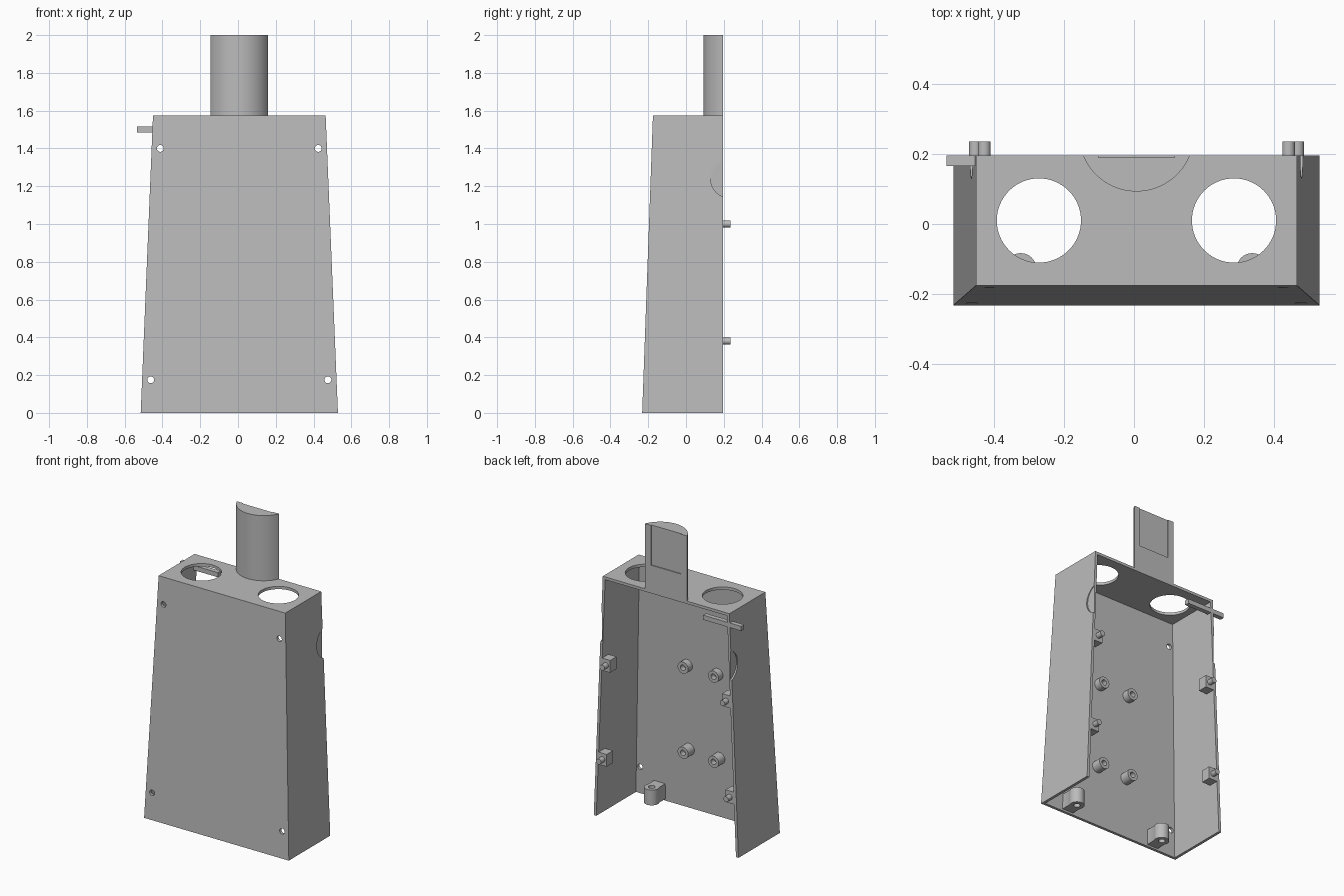
import bpy, bmesh, math
from mathutils import Matrix, Vector

cube = bpy.data.objects.get("Cube")
if cube:
    bpy.data.objects.remove(cube, do_unlink=True)

GREY = (0.5, 0.5, 0.5, 1)
mat = bpy.data.materials.new("plain grey")
mat.use_nodes = True
mat.diffuse_color = GREY
mat.node_tree.nodes["Principled BSDF"].inputs["Base Color"].default_value = GREY

MID, BACK, HEIGHT, WALL = 0.007, 0.195, 1.575, 0.018


def half_width(z):
    return 0.522 - 0.065 * z / HEIGHT


def front_y(z):
    return -0.232 + 0.057 * z / HEIGHT


def finish(name, bm):
    bmesh.ops.recalc_face_normals(bm, faces=bm.faces)
    mesh = bpy.data.meshes.new(name)
    bm.to_mesh(mesh)
    bm.free()
    obj = bpy.data.objects.new(name, mesh)
    bpy.context.collection.objects.link(obj)
    mesh.materials.append(mat)
    return obj


def prism(name, low, high):
    """Solid between two matching outlines."""
    bm = bmesh.new()
    a = [bm.verts.new(p) for p in low]
    b = [bm.verts.new(p) for p in high]
    bm.faces.new(a)
    bm.faces.new(b)
    for i in range(len(a)):
        j = (i + 1) % len(a)
        bm.faces.new((a[i], a[j], b[j], b[i]))
    return finish(name, bm)


def box(name, x0, x1, y0, y1, z0, z1):
    ring = [(x0, y0), (x1, y0), (x1, y1), (x0, y1)]
    return prism(name, [(x, y, z0) for x, y in ring], [(x, y, z1) for x, y in ring])


def rod(name, start, end, radius, sides=32):
    start, end = Vector(start), Vector(end)
    axis = end - start
    turn = axis.to_track_quat("Z", "Y").to_matrix().to_4x4()
    bm = bmesh.new()
    bmesh.ops.create_cone(bm, cap_ends=True, segments=sides, radius1=radius, radius2=radius,
                          depth=axis.length,
                          matrix=Matrix.Translation((start + end) / 2) @ turn)
    return finish(name, bm)


def combine(obj, others, operation="DIFFERENCE"):
    for other in others:
        mod = obj.modifiers.new("cut", "BOOLEAN")
        mod.operation, mod.object, mod.solver = operation, other, "EXACT"
        bpy.context.view_layer.objects.active = obj
        bpy.ops.object.modifier_apply(modifier=mod.name)
        bpy.data.objects.remove(other, do_unlink=True)


def tapered(name, z0, z1, inset, back):
    def ring(z):
        w, f = half_width(z) - inset, front_y(z) + inset
        return [(MID - w, f, z), (MID + w, f, z), (MID + w, back, z), (MID - w, back, z)]
    return prism(name, ring(z0), ring(z1))


# Tapered housing, open at the back and the bottom
housing = tapered("housing", 0, HEIGHT, 0, BACK)
cuts = [tapered("cavity", -0.1, HEIGHT - WALL, WALL, BACK + 0.1)]
for side in (-1, 1):
    # Round openings in the top
    x = MID + side * 0.278
    cuts.append(rod("top_hole", (x, 0.01, 1.5), (x, 0.01, 1.65), 0.12, 64))
    # Screw holes in the front
    for dx, z in ((0.418, 1.4), (0.469, 0.175)):
        x = MID + side * dx
        cuts.append(rod("screw_hole", (x, -0.3, z), (x, -0.1, z), 0.018))
    # Shallow round recesses at the back edge of the side walls
    w = half_width(1.24)
    cuts.append(rod("side_recess", (MID + side * (w - 0.008), 0.232, 1.24),
                    (MID + side * (w + 0.06), 0.232, 1.24), 0.102, 64))
combine(housing, cuts)

# Flat-backed chimney with a shallow slot in its back
R, HALF = 0.164, 0.152
arc_y = BACK + math.sqrt(R * R - HALF * HALF)
spread = math.asin(HALF / R)
arc = []
for i in range(33):
    a = -spread + 2 * spread * i / 32
    arc.append((MID + R * math.sin(a), arc_y - R * math.cos(a)))
chimney = prism("chimney", [(x, y, HEIGHT - 0.005) for x, y in arc], [(x, y, 2) for x, y in arc])
combine(chimney, [box("slot", MID - 0.108, MID + 0.108, BACK - 0.006, BACK + 0.1, 1.74, 2.1)])

# Locating pins on blocks along the side walls
for side, label in ((-1, "right"), (1, "left")):
    for z, level in ((1.0, "upper"), (0.38, "lower")):
        wall = half_width(z) - WALL / 2
        pin = half_width(z) - 0.047
        ends = sorted((MID + side * wall, MID + side * (pin - 0.03)))
        box(f"{label}_{level}_block", *ends, BACK - 0.065, BACK, z - 0.04, z + 0.04)
        x = MID + side * pin
        rod(f"{label}_{level}_pin", (x, BACK - 0.01, z), (x, 0.235, z), 0.018)

# Hollow standoffs on the inside of the front
for side in (-1, 1):
    for z in (0.945, 0.39):
        x, root = MID + side * 0.11, front_y(z) + WALL / 2
        standoff = rod("standoff", (x, root, z), (x, -0.135, z), 0.038)
        combine(standoff, [rod("bore", (x, -0.17, z), (x, 0, z), 0.018)])

# Upright screw posts near the bottom, joined to the front by a web
for side in (-1, 1):
    x, y = MID + side * 0.33, -0.128
    post = rod("screw_post", (x, y, 0.012), (x, y, 0.112), 0.045)
    web = box("web", x - 0.04, x + 0.04, front_y(0) + WALL / 2, y, 0.012, 0.112)
    combine(post, [web], "UNION")
    combine(post, [rod("bore", (x, y, -0.1), (x, y, 0.2), 0.02)])

# Bar reaching out through the upper side
box("side_bar", -0.535, -0.26, 0.165, BACK, 1.485, 1.515)

bpy.ops.object.select_all(action="DESELECT")
for obj in bpy.context.collection.objects:
    if obj.type == "MESH":
        obj.select_set(True)
        bpy.context.view_layer.objects.active = obj
bpy.ops.object.shade_smooth_by_angle(angle=math.radians(30))
